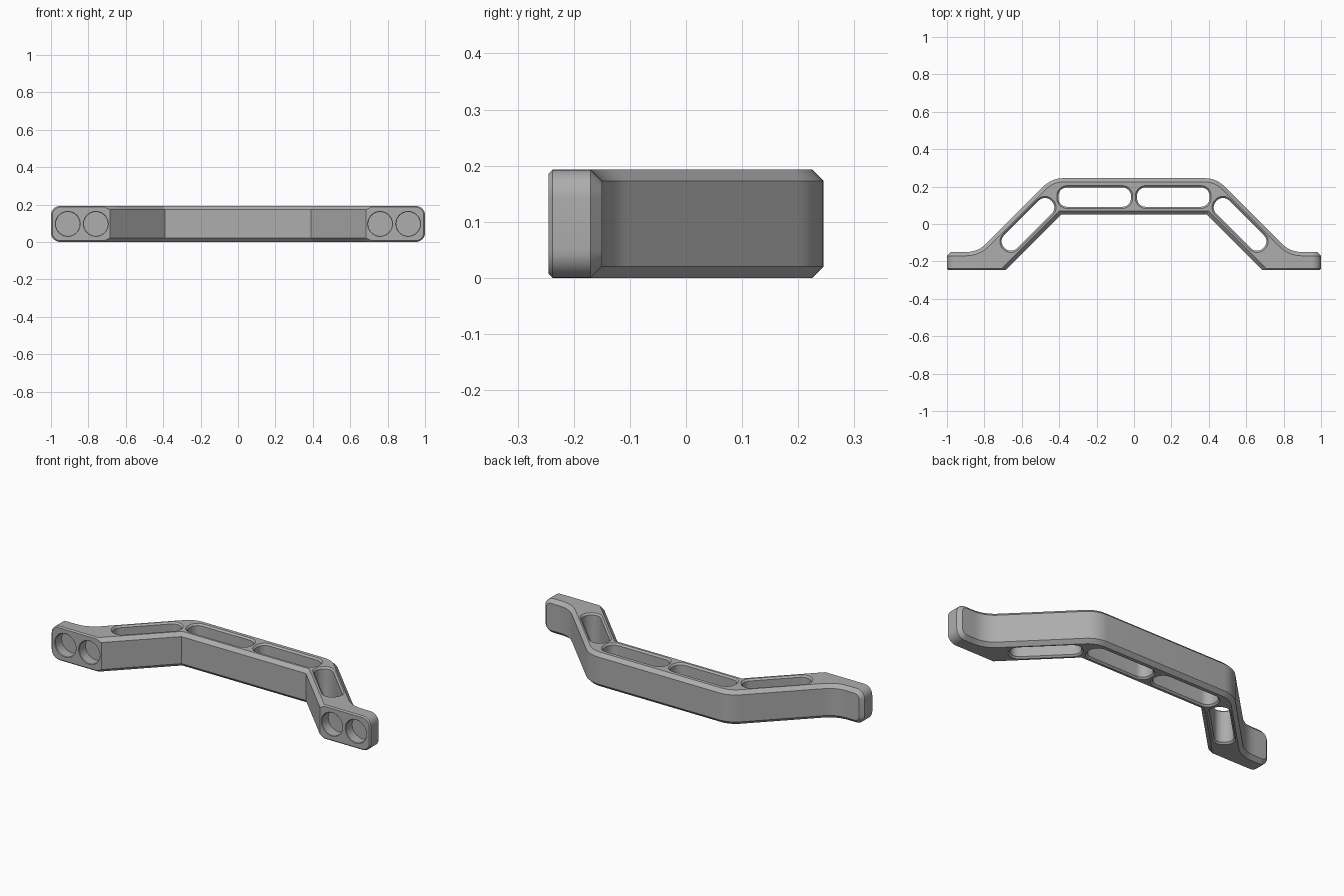
import bpy, bmesh, math
from mathutils import Vector, Matrix

if "Cube" in bpy.data.objects:
    bpy.data.objects.remove(bpy.data.objects["Cube"], do_unlink=True)

H = 0.193        # bar height
CHAMFER = 0.02   # rim chamfer
FRONT, BACK = -0.245, -0.15   # mounting foot, front and back

grey = bpy.data.materials.new("satin grey")
grey.use_nodes = True
colour = (0.42, 0.42, 0.42, 1)
grey.diffuse_color = colour
grey.node_tree.nodes["Principled BSDF"].inputs["Base Color"].default_value = colour


def arc(cx, cy, radius, start, end, steps):
    """Points on an arc, angles in degrees."""
    angles = [math.radians(start + (end - start) * i / steps) for i in range(steps + 1)]
    return [Vector((cx + radius * math.cos(t), cy + radius * math.sin(t))) for t in angles]


def rounded_slot(length, width, radius, grow):
    """Rounded rectangle outline, grown outwards."""
    pts = []
    for k, (sx, sy) in enumerate([(1, 1), (-1, 1), (-1, -1), (1, -1)]):
        pts += arc(sx * (length / 2 - radius), sy * (width / 2 - radius),
                   radius + grow, 90 * k, 90 * k + 90, 8)
    return pts


def inset(points, distance):
    """Move a counter-clockwise outline inwards, except its hidden ends."""
    result = []
    count = len(points)
    for i, p in enumerate(points):
        lines = []
        for a, b in ((points[i - 1], p), (p, points[(i + 1) % count])):
            d = (b - a).normalized()
            hidden = (a.y + b.y) / 2 < -0.16
            lines.append((Vector((-d.y, d.x)), 0 if hidden else distance))
        (n, d), (m, e) = lines
        det = n.x * m.y - n.y * m.x
        if abs(det) < 1e-3:
            result.append(p + n * d)
        else:
            result.append(p + Vector((d * m.y - e * n.y, e * n.x - d * m.x)) / det)
    return result


def loft(bm, rings):
    """Join rings of points by quads; return the first and last ring."""
    rings = [[bm.verts.new(p) for p in ring] for ring in rings]
    count = len(rings[0])
    for lo, hi in zip(rings, rings[1:]):
        for i in range(count):
            bm.faces.new((lo[i - 1], lo[i], hi[i], hi[i - 1]))
    return rings[0], rings[-1]


def cap(bm, rings, normal):
    """Fill an outline, leaving the inner rings open."""
    edges = [bm.edges.get((r[i - 1], r[i])) for r in rings for i in range(len(r))]
    bmesh.ops.triangle_fill(bm, use_beauty=True, edges=edges, normal=normal)


def make_object(name, bm):
    bmesh.ops.recalc_face_normals(bm, faces=bm.faces)
    mesh = bpy.data.meshes.new(name)
    bm.to_mesh(mesh)
    bm.free()
    mesh.materials.append(grey)
    obj = bpy.data.objects.new(name, mesh)
    bpy.context.collection.objects.link(obj)
    bpy.ops.object.select_all(action='DESELECT')
    obj.select_set(True)
    bpy.context.view_layer.objects.active = obj
    bpy.ops.object.shade_smooth_by_angle(angle=math.radians(30))


# Bent bar: right half of the outline, then mirrored
R = 0.15
tangent = R * math.tan(math.radians(22.5))
half = [Vector(p) for p in ((0.39, 0.05), (0.62, -0.18), (0.91, -0.18), (0.91, BACK))]
half += arc(0.835 + tangent, BACK + R, R, 270, 225, 8)
half += arc(0.44 - tangent, 0.245 - R, R, 45, 90, 8)
outline = half + [Vector((-p.x, p.y)) for p in reversed(half)]
small = inset(outline, CHAMFER)

bm = bmesh.new()
levels = ((0, small), (CHAMFER, outline), (H - CHAMFER, outline), (H, small))
bottoms, tops = [], []
for end, ring in zip((bottoms, tops), loft(bm, [[(p.x, p.y, z) for p in pts] for z, pts in levels])):
    end.append(ring)

# Four slots through the bar, with chamfered rims
RIM = 0.009
for side in (1, -1):
    for length, width, x, y, angle in ((0.388, 0.104, 0.21, 0.144, 0),
                                       (0.355, 0.098, 0.567, -0.002, -45 * side)):
        place = Matrix.Translation((side * x, y, 0)) @ Matrix.Rotation(math.radians(angle), 4, 'Z')
        rings = []
        for z, grow in ((0, RIM), (RIM, 0), (H - RIM, 0), (H, RIM)):
            rings.append([place @ Vector((p.x, p.y, z))
                          for p in rounded_slot(length, width, 0.046, grow)])
        first, last = loft(bm, rings)
        bottoms.append(first)
        tops.append(last)
cap(bm, bottoms, (0, 0, -1))
cap(bm, tops, (0, 0, 1))
make_object("bent_bar", bm)

# Mounting feet with blind screw holes
END_R = 0.05
for side, name in ((1, "left_foot"), (-1, "right_foot")):
    bm = bmesh.new()
    rings = []
    for y, d in ((FRONT, 0.007), (FRONT + 0.007, 0), (BACK - CHAMFER, 0), (BACK, CHAMFER)):
        # the inner side slants along the arm
        left = 0.685 - (min(y, BACK - CHAMFER) - FRONT)
        lean = left + CHAMFER * math.sqrt(2)
        profile = [Vector((left, CHAMFER)), Vector((lean, d))]
        profile += arc(1 - END_R, END_R, END_R - d, -90, 0, 8)
        profile += arc(1 - END_R, H - END_R, END_R - d, 0, 90, 8)
        profile += [Vector((lean, H - d)), Vector((left, H - CHAMFER))]
        rings.append([(side * p.x, y, p.y) for p in profile])
    front, back = loft(bm, rings)
    bm.faces.new(back)
    openings = [front]
    for x in (0.76, 0.91):
        rings = []
        for depth, radius in ((0, 0.067), (0.003, 0.064), (0.058, 0.064)):
            circle = arc(side * x, H / 2, radius, 0, 360, 40)[:-1]
            rings.append([(p.x, FRONT + depth, p.y) for p in circle])
        mouth, floor = loft(bm, rings)
        bm.faces.new(floor)
        openings.append(mouth)
    cap(bm, openings, (0, -1, 0))
    make_object(name, bm)
